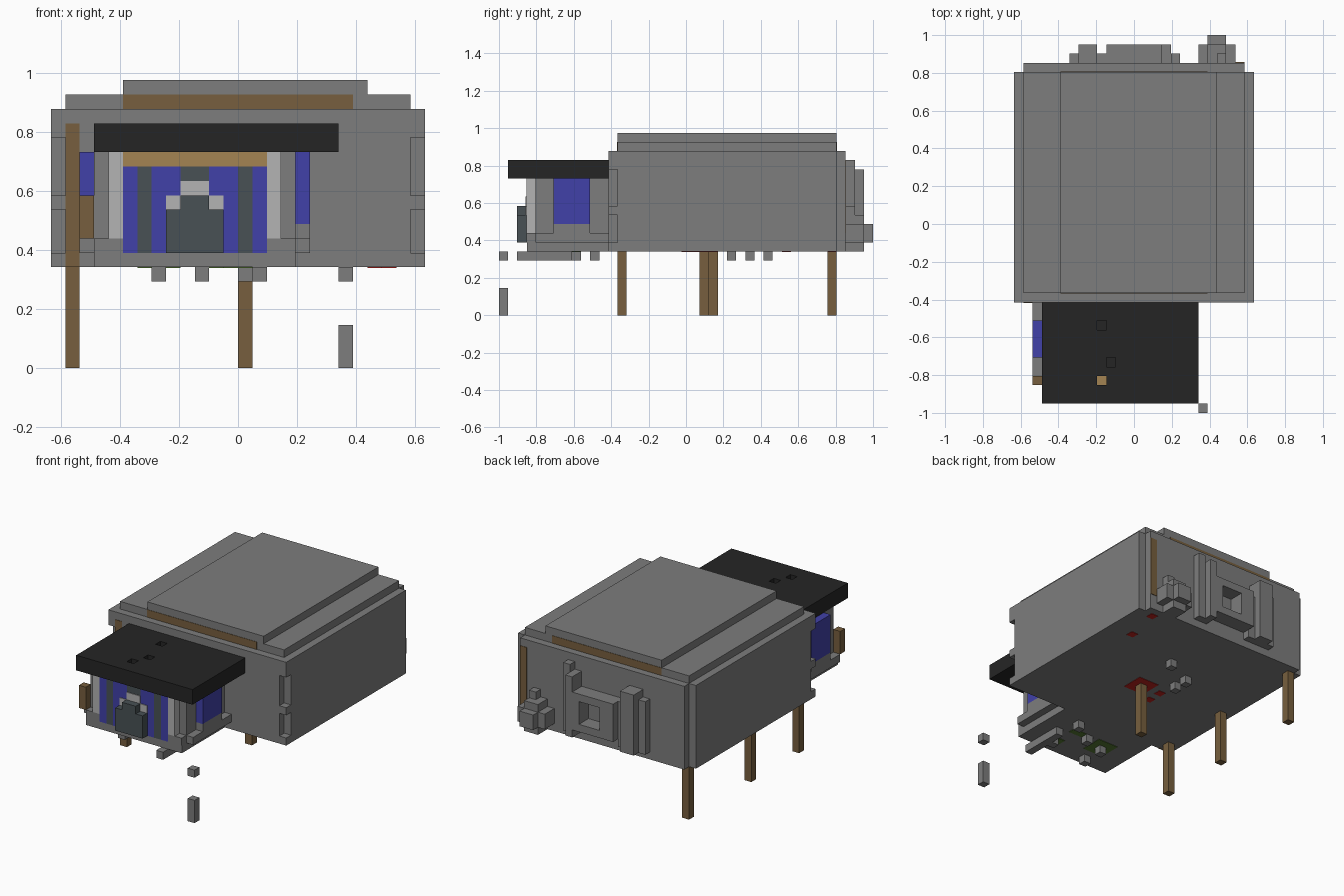
import bpy
from mathutils import Vector

cube = bpy.data.objects.get("Cube")
if cube:
    bpy.data.objects.remove(cube, do_unlink=True)

U = 2 / 41  # edge of one block


def linear(c):
    c /= 255
    return c / 12.92 if c <= 0.04045 else ((c + 0.055) / 1.055) ** 2.4


def material(name, r, g, b):
    m = bpy.data.materials.new(name)
    m.use_nodes = True
    col = (linear(r), linear(g), linear(b), 1)
    m.diffuse_color = col
    m.node_tree.nodes["Principled BSDF"].inputs["Base Color"].default_value = col
    return m


STONE = material("stone grey", 125, 125, 125)
PALE = material("pale grey", 180, 180, 180)
BLUE = material("deep blue", 65, 65, 168)
SLATE = material("slate", 72, 81, 85)
BLACK = material("black", 37, 37, 37)
LOG = material("dark wood", 119, 95, 62)
PLANK = material("light wood", 163, 131, 82)
RED = material("red", 190, 35, 30)
GREEN = material("green", 85, 120, 50)


def box(name, mat, x, y, z):
    """Box from block ranges; y is counted from the front end."""
    lo = Vector((x[0] * U, y[0] * U - 1, z[0] * U))
    hi = Vector((x[1] * U, y[1] * U - 1, z[1] * U))
    verts = [(a, b, c) for a in (lo.x, hi.x) for b in (lo.y, hi.y) for c in (lo.z, hi.z)]
    faces = [(0, 1, 3, 2), (4, 6, 7, 5), (0, 4, 5, 1), (2, 3, 7, 6), (0, 2, 6, 4), (1, 5, 7, 3)]
    me = bpy.data.meshes.new(name)
    me.from_pydata(verts, [], faces)
    me.materials.append(mat)
    ob = bpy.data.objects.new(name, me)
    bpy.context.collection.objects.link(ob)
    return ob


def block(name, mat, x, y, z):
    return box(name, mat, (x, x + 1), (y, y + 1), (z, z + 1))


# Main hall with front and back plates
box("hall", STONE, (-13, 13), (13, 37), (7, 18))
box("front_plate", STONE, (-12, 12), (12, 13), (7, 18))
box("back_plate", STONE, (-12, 12), (37, 38), (7, 18))
for side in (-13, 12):
    for z in ((7, 8), (11, 12), (16, 18)):
        box("corner_tooth", STONE, (side, side + 1), (12, 13), z)

# Stepped roof with wooden gable strips
box("roof_step", STONE, (-12, 12), (13, 37), (18, 19))
box("roof_cap", STONE, (-8, 9), (13, 37), (19, 20))
for y in (12.95, 36.95):
    box("gable_strip", LOG, (-8, 8), (y, y + 0.1), (18, 19))

# Wooden posts
for x, y in ((-12, 13), (-12, 23), (-12, 36), (0, 22)):
    box("leg", LOG, (x, x + 1), (y, y + 1), (0, 7))
box("front_post", LOG, (-12, -11), (11.94, 12.5), (7, 17))
box("back_post", LOG, (11, 12), (37.5, 38.06), (9, 17))

# Back window frame and pillars
for x in ((-3, -1), (2, 4)):
    box("window_side", STONE, x, (38, 40), (9, 14))
for z in ((9, 10), (13, 14)):
    box("window_rail", STONE, (-1, 2), (38, 40), z)
box("left_pillar", STONE, (3, 4), (38, 40), (8, 16))
box("left_pillar_side", STONE, (4, 5), (38, 39), (8, 17))
box("right_pillar", STONE, (-6, -4), (38, 40), (8, 16))
box("right_pillar_side", STONE, (-7, -6), (38, 39), (8, 15))
box("pillar_link", STONE, (-4, -3), (38, 39), (8, 14))

# Back knob
box("knob_bar", STONE, (7, 11), (38, 40), (8, 10))
box("knob_column", STONE, (8, 10), (38, 40), (7, 11))
box("knob_tip", STONE, (8, 10), (40, 41), (8, 10))
box("knob_top", STONE, (9, 10), (38, 39), (11, 12))

# Porch floor and walls
box("porch_base", STONE, (-10, 4), (3.05, 12), (7, 8))
box("porch_floor", STONE, (-11, 5), (4, 12), (8, 9))
box("porch_floor_front", STONE, (-10, 4), (3.02, 4), (8, 9))
for wall, window in ((-10, -11), (3, 4)):
    box("porch_wall", STONE, (wall, wall + 1), (4, 12), (9, 15))
    box("side_window", BLUE, (window, window + 1), (6, 10), (10, 15))
    box("window_sill", STONE, (window, window + 1), (6, 10), (9, 10))
for x in (-9, 2):
    box("corner_column", PALE, (x, x + 1), (3, 4), (9, 15))
box("side_log", LOG, (-11, -10), (3, 4), (9, 12))

# Striped front of the porch, mirrored about its middle
box("lintel", PLANK, (-8, 2), (3, 4), (14, 15))
box("middle_stripe", SLATE, (-4, -2), (3, 4), (8, 14))
for a, b, mat in ((1, 3, BLUE), (3, 4, SLATE), (4, 5, BLUE)):
    for x in ((-3 - b, -3 - a), (-3 + a, -3 + b)):
        box("front_stripe", mat, x, (3, 4), (8, 14))
box("hearth", SLATE, (-5, -1), (2, 3), (8, 11))
box("hearth_top", SLATE, (-4, -2), (2, 3), (11, 12))
for x in (-5, -2):
    box("arch_side", PALE, (x, x + 1), (2.9, 3.5), (11, 12))
box("arch_top", PALE, (-4, -2), (2.9, 3.5), (12, 13))

# Porch roof with small square holes
roof = box("porch_roof", BLACK, (-10, 7), (1, 12), (15, 17))
for x, y, z in ((-4, 3, 14.5), (-3, 5, 16), (-4, 9, 16)):
    cutter = box("hole_cutter", BLACK, (x, x + 1), (y, y + 1), (z, 18))
    cutter.hide_render = True
    cutter.hide_set(True)
    cutter.display_type = 'WIRE'
    mod = roof.modifiers.new("hole", 'BOOLEAN')
    mod.operation = 'DIFFERENCE'
    mod.solver = 'EXACT'
    mod.object = cutter
bpy.context.view_layer.objects.active = roof
for mod in list(roof.modifiers):
    helper = mod.object
    bpy.ops.object.modifier_apply(modifier=mod.name)
    bpy.data.objects.remove(helper, do_unlink=True)

# Hanging blocks under the floors
for x, y in ((-3, 25), (-3, 27), (1, 29), (-6, 4), (-6, 7), (-3, 8), (0, 10), (0, 5)):
    block("hanging_block", STONE, x, y, 6)
box("hanging_beam", STONE, (1, 2), (2, 8), (6, 7))

# Loose blocks in front
box("loose_post", STONE, (7, 8), (0, 1), (0, 3))
block("loose_block", STONE, 7, 0, 6)

# Coloured patches on the undersides
for x, y in (((-1, 2), (21, 24)), ((-3, -2), (22, 23)), ((-3, -2), (20, 21)), ((9, 10), (31, 32)), ((10, 11), (36, 37))):
    box("red_patch", RED, x, y, (6.95, 7.05))
for x, y in (((-1, 2), (4, 6)), ((-7, -4), (6, 9)), ((-2, 0), (8, 9))):
    box("green_patch", GREEN, x, y, (6.95, 7.05))
